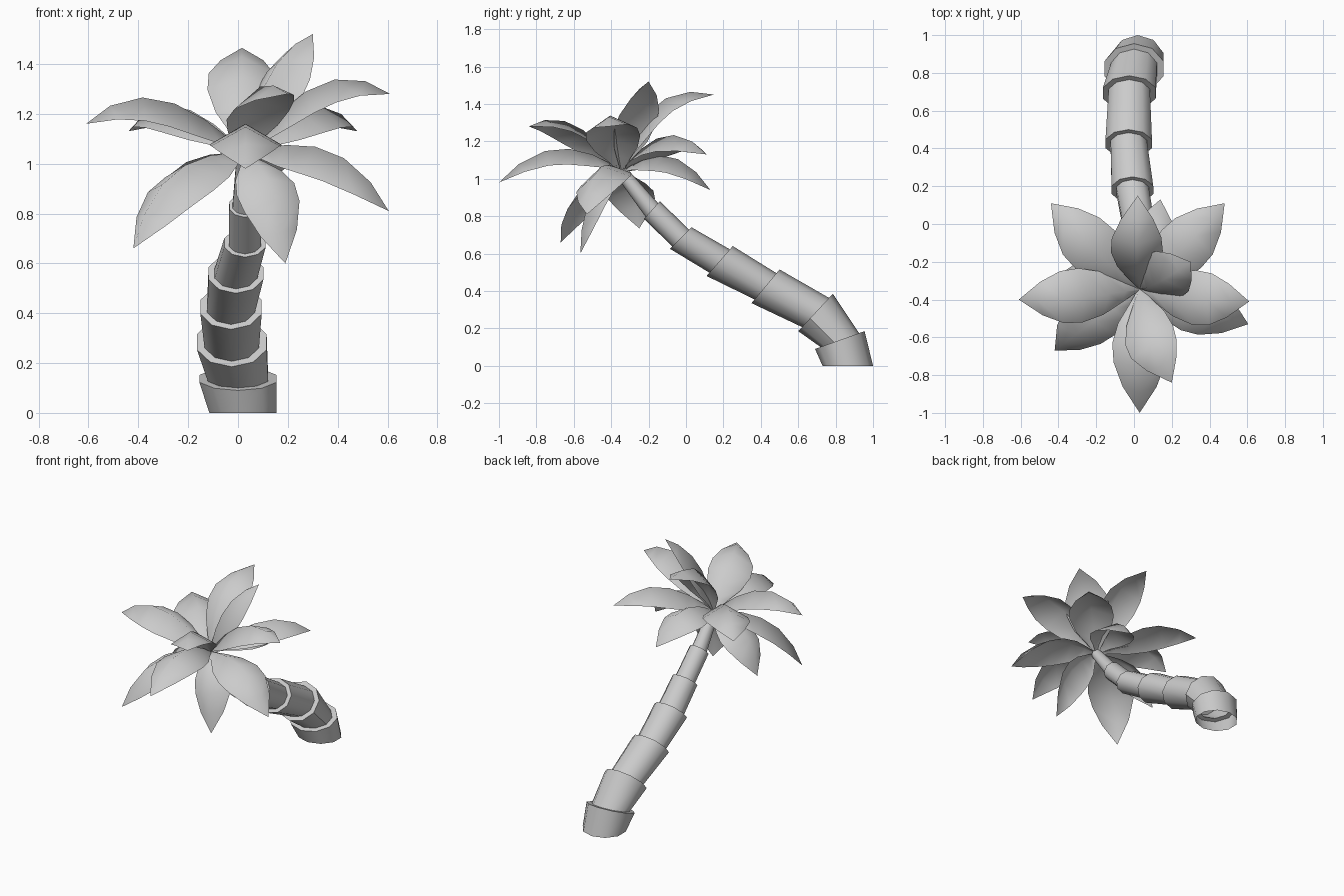
import bpy
import math
from mathutils import Vector

if "Cube" in bpy.data.objects:
    bpy.data.objects.remove(bpy.data.objects["Cube"])


def make_object(name, verts, faces, angle):
    mesh = bpy.data.meshes.new(name)
    mesh.from_pydata(verts, [], faces)
    obj = bpy.data.objects.new(name, mesh)
    bpy.context.collection.objects.link(obj)
    bpy.ops.object.select_all(action='DESELECT')
    obj.select_set(True)
    bpy.context.view_layer.objects.active = obj
    bpy.ops.object.shade_smooth_by_angle(angle=math.radians(angle))
    return obj


# Trunk: leaning stack of flared segments, open at the bottom
# each ring: centre x, half width in x, low edge (y, z), high edge (y, z)
SIDES = 10
RINGS = [
    (0.02, 0.135, (0.73, 0.0), (1.0, 0.0)),
    (0.0, 0.155, (0.69, 0.09), (0.955, 0.185)),
    (-0.025, 0.14, (0.60, 0.185), (0.785, 0.385)),
    (-0.028, 0.123, (0.35, 0.335), (0.50, 0.515)),
    (-0.008, 0.11, (0.11, 0.48), (0.25, 0.64)),
    (0.028, 0.083, (-0.085, 0.625), (0.03, 0.74)),
    (0.028, 0.063, (-0.225, 0.785), (-0.14, 0.88)),
    (0.03, 0.035, (-0.37, 1.01), (-0.32, 1.06)),
]


def ring_points(ring, scale):
    x, rx, low, high = ring
    a, b = Vector((x, *low)), Vector((x, *high))
    centre, half = (a + b) / 2, (b - a) / 2
    across = Vector((rx / math.cos(math.pi / SIDES), 0, 0))
    angles = [math.tau * (i + 0.5) / SIDES for i in range(SIDES)]
    return [centre + scale * (math.cos(t) * across + math.sin(t) * half) for t in angles]


verts = []
for i, ring in enumerate(RINGS):
    verts += ring_points(ring, 1.0)
    if 0 < i < len(RINGS) - 1:
        verts += ring_points(ring, 0.78)
faces = []
for r in range(len(verts) // SIDES - 1):
    for i in range(SIDES):
        j = (i + 1) % SIDES
        faces.append((r * SIDES + i, r * SIDES + j, (r + 1) * SIDES + j, (r + 1) * SIDES + i))
top = len(verts) - SIDES
faces.append(tuple(range(top, top + SIDES)))
make_object("trunk", verts, faces, 40)

# Fronds: folded blades along an arched ridge
# ridge midpoint, tip, forward lean of the blade's up axis, width factor
ROOT = Vector((0.03, -0.345, 1.04))
STATIONS = [(0, 0.01), (0.1, 0.06), (0.22, 0.115), (0.4, 0.145), (0.6, 0.138), (0.82, 0.09)]
FRONDS = {
    "left": ((-0.32, -0.39, 1.26), (-0.61, -0.40, 1.16), 0.1, 1),
    "right": ((0.33, -0.40, 1.32), (0.61, -0.41, 1.28), 0.1, 1),
    "back_left": ((-0.24, -0.11, 1.23), (-0.44, 0.11, 1.13), 0.08, 1),
    "back_right": ((0.28, -0.11, 1.23), (0.48, 0.11, 1.13), 0.08, 1),
    "back_upper": ((0.015, -0.16, 1.395), (0.02, 0.15, 1.45), 0, 0.95),
    "back_lower": ((0.10, -0.09, 1.12), (0.14, 0.13, 0.94), 0, 1),
    "front": ((0.03, -0.69, 1.16), (0.03, -1.0, 0.98), 0, 1),
    "front_upper": ((0.07, -0.60, 1.29), (0.20, -0.84, 1.28), 0.35, 0.95),
    "front_lower": ((0.135, -0.51, 0.90), (0.19, -0.565, 0.60), 0.7, 0.85),
    "front_left_lower": ((-0.26, -0.55, 0.96), (-0.42, -0.67, 0.66), 0.25, 1),
    "front_right_lower": ((0.37, -0.47, 1.05), (0.605, -0.53, 0.81), 0.2, 1),
    "left_lower": ((-0.25, -0.29, 0.98), (-0.37, -0.25, 0.735), 0, 0.95),
    "crown_upright": ((0.13, -0.31, 1.36), (0.30, -0.20, 1.52), 0.15, 1),
}


def make_frond(name, mid, tip, lean, width):
    mid, tip = Vector(mid), Vector(tip)
    ctrl = 2 * mid - (ROOT + tip) / 2
    side = Vector((0, -lean, 1)).cross(tip - ROOT).normalized()
    verts, faces = [], []
    for t, w in STATIONS:
        w *= width
        p = (1 - t) ** 2 * ROOT + 2 * t * (1 - t) * ctrl + t * t * tip
        tangent = (2 * (1 - t) * (ctrl - ROOT) + 2 * t * (tip - ctrl)).normalized()
        normal = tangent.cross(side).normalized()
        fall = normal * -0.58 * w
        verts += [p + side * w + fall, p, p - side * w + fall]
    verts.append(tip)
    n = len(STATIONS)
    for k in range(n - 1):
        a = 3 * k
        faces += [(a, a + 1, a + 4, a + 3), (a + 1, a + 2, a + 5, a + 4)]
    a = 3 * (n - 1)
    faces += [(a, a + 1, 3 * n), (a + 1, a + 2, 3 * n)]
    make_object("frond_" + name, verts, faces, 80)


for name, spec in FRONDS.items():
    make_frond(name, *spec)
